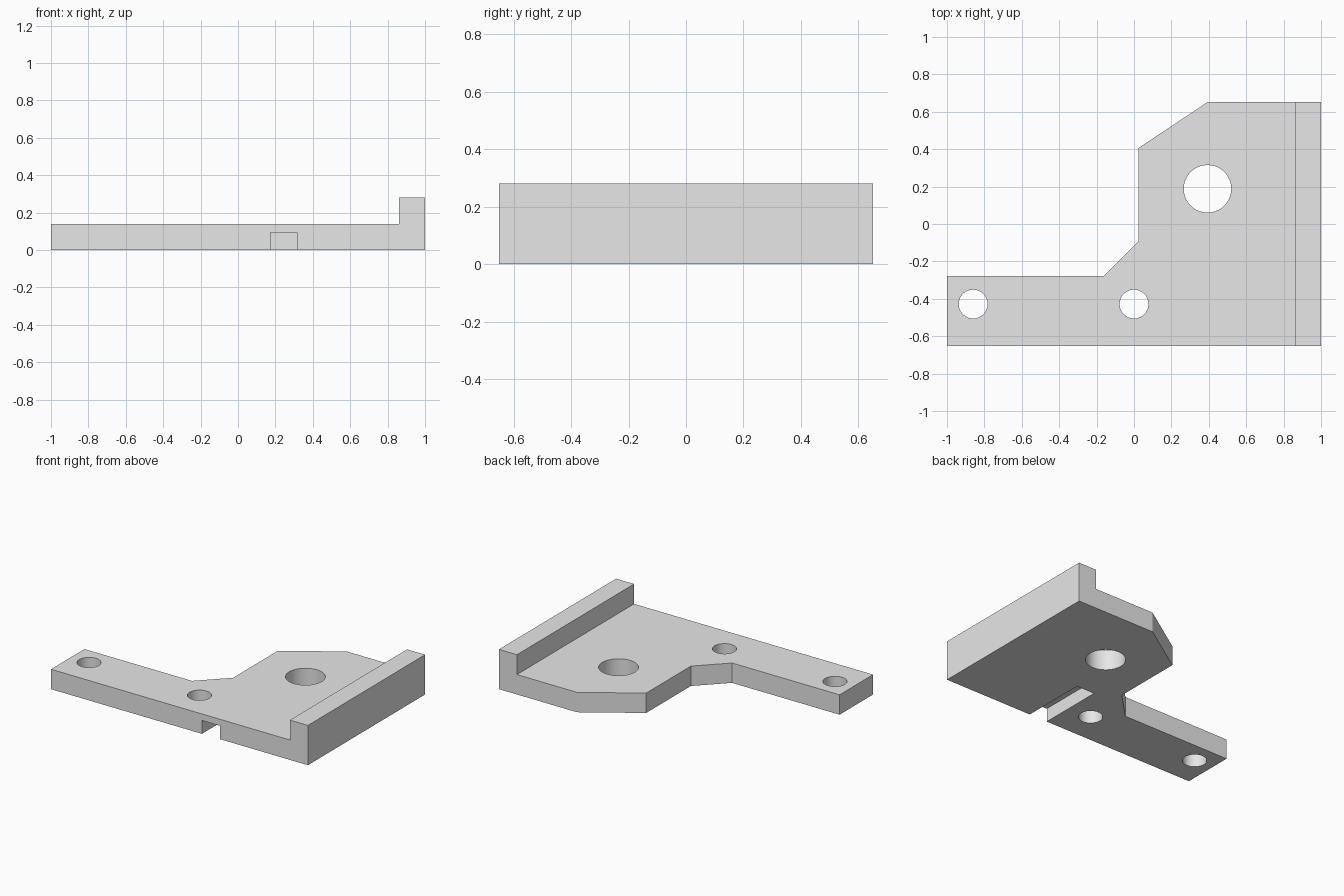
import bpy
import bmesh

if "Cube" in bpy.data.objects:
    bpy.data.objects.remove(bpy.data.objects["Cube"])

grey = bpy.data.materials.new("light_grey")
grey.diffuse_color = (0.8, 0.8, 0.8, 1)
grey.use_nodes = True
grey.node_tree.nodes["Principled BSDF"].inputs["Base Color"].default_value = grey.diffuse_color


def prism(name, outline, z0, z1):
    """Extrude a list of (a, b) points along z."""
    bm = bmesh.new()
    face = bm.faces.new([bm.verts.new((x, y, z0)) for x, y in outline])
    top = bmesh.ops.extrude_face_region(bm, geom=[face])["geom"]
    verts = [v for v in top if isinstance(v, bmesh.types.BMVert)]
    bmesh.ops.translate(bm, verts=verts, vec=(0, 0, z1 - z0))
    bmesh.ops.recalc_face_normals(bm, faces=bm.faces)
    mesh = bpy.data.meshes.new(name)
    bm.to_mesh(mesh)
    bm.free()
    obj = bpy.data.objects.new(name, mesh)
    bpy.context.collection.objects.link(obj)
    mesh.materials.append(grey)
    return obj


def rect(x0, x1, y0, y1):
    return [(x0, y0), (x1, y0), (x1, y1), (x0, y1)]


def cut(target, cutter):
    mod = target.modifiers.new(cutter.name, "BOOLEAN")
    mod.operation = "DIFFERENCE"
    mod.solver = "EXACT"
    mod.object = cutter
    bpy.context.view_layer.objects.active = target
    bpy.ops.object.modifier_apply(modifier=mod.name)
    bpy.data.objects.remove(cutter)


W = 0.651   # half depth
T = 0.14    # plate thickness

# Plate with arm and chamfered corners
plate = prism("bracket_plate", [
    (-1, -W), (1, -W), (1, W), (0.393, W), (0.025, 0.407),
    (0.025, -0.09), (-0.163, -0.279), (-1, -0.279)], 0, T)

# Raised rail along the right edge, joined to the plate as one solid
rail = prism("edge_rail", rect(0.86, 1, -W, W), 0, 2 * T)
mod = plate.modifiers.new("rail", "BOOLEAN")
mod.operation = "UNION"
mod.solver = "EXACT"
mod.object = rail
bpy.context.view_layer.objects.active = plate
bpy.ops.object.modifier_apply(modifier=mod.name)
bpy.data.objects.remove(rail)

# Slot under the front edge
cut(plate, prism("slot_cutter", rect(0.175, 0.315, -W - 0.1, -0.186), -0.1, 0.094))

# Through holes
for x, y, r in [(0.393, 0.188, 0.127), (-0.86, -0.428, 0.077), (0, -0.428, 0.077)]:
    bpy.ops.mesh.primitive_cylinder_add(vertices=64, radius=r, depth=1, location=(x, y, 0))
    hole = bpy.context.object
    hole.data.materials.append(grey)
    cut(plate, hole)

# Round hole walls, crisp edges
bpy.ops.object.select_all(action="DESELECT")
plate.select_set(True)
bpy.context.view_layer.objects.active = plate
bpy.ops.object.shade_smooth_by_angle(angle=0.5)
